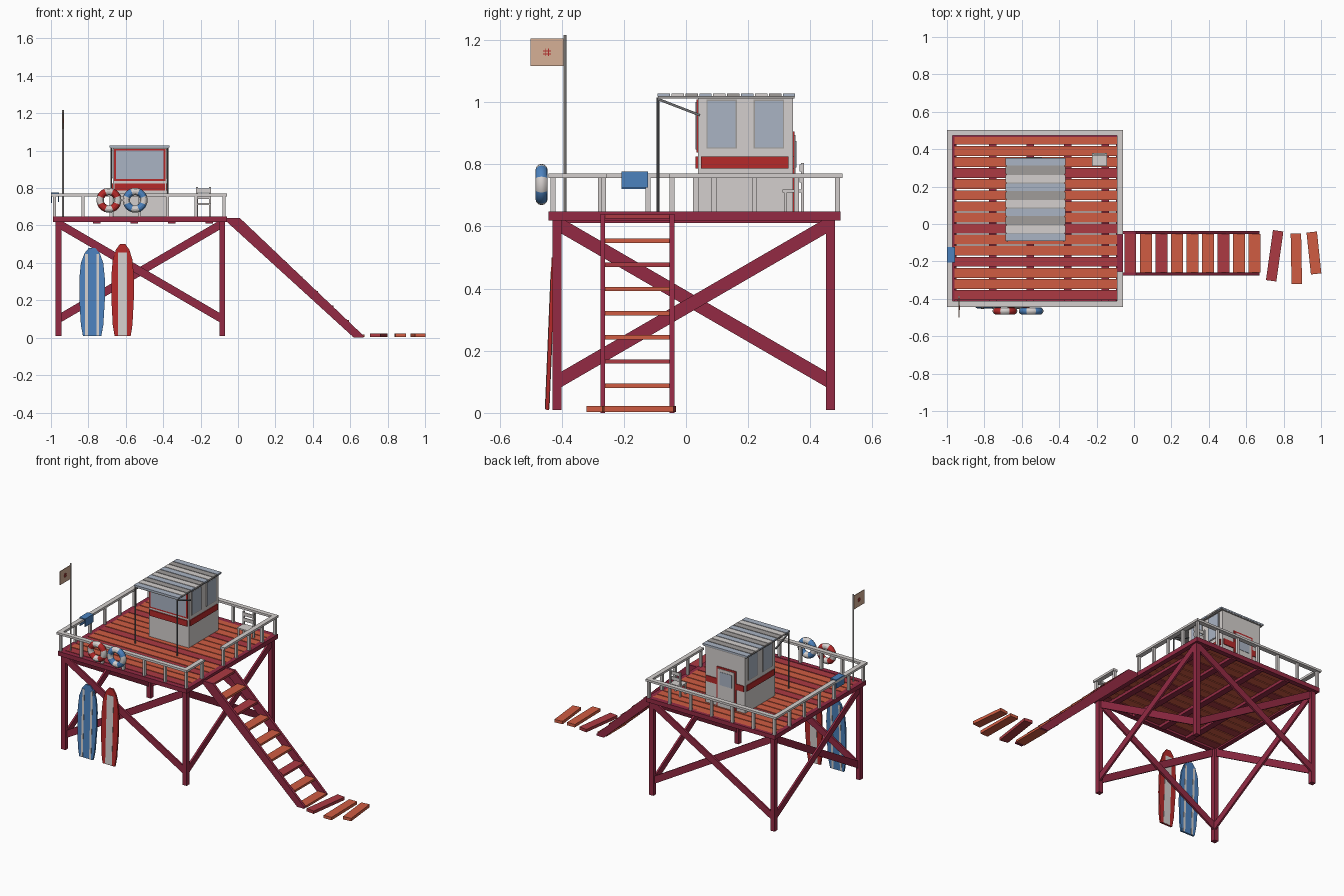
import bpy, bmesh, math
from mathutils import Vector, Matrix

if "Cube" in bpy.data.objects:
    bpy.data.objects.remove(bpy.data.objects["Cube"])


def material(name, r, g, b):
    m = bpy.data.materials.new(name)
    lin = [((c / 255 + 0.055) / 1.055) ** 2.4 for c in (r, g, b)]
    m.diffuse_color = (*lin, 1)
    m.use_nodes = True
    m.node_tree.nodes["Principled BSDF"].inputs["Base Color"].default_value = m.diffuse_color
    return m


CRIMSON = material("crimson timber", 148, 42, 68)
ORANGE = material("orange timber", 208, 92, 66)
BRICK = material("brick timber", 172, 58, 66)
WHITE = material("off white", 212, 207, 205)
RED = material("signal red", 182, 42, 42)
BLUE = material("blue", 76, 130, 190)
GLASS = material("pale blue glass", 170, 180, 196)
METAL = material("dark metal", 110, 110, 112)
TAN = material("tan cloth", 214, 176, 150)
GREY = material("warm grey", 160, 156, 154)


def finish(name, bm, *mats):
    bmesh.ops.recalc_face_normals(bm, faces=bm.faces)
    me = bpy.data.meshes.new(name)
    bm.to_mesh(me)
    bm.free()
    for m in mats:
        me.materials.append(m)
    ob = bpy.data.objects.new(name, me)
    bpy.context.collection.objects.link(ob)
    return ob


def box(name, x, y, z, mat):
    """Box from (low, high) ranges."""
    bm = bmesh.new()
    bmesh.ops.create_cube(bm, size=1)
    for v in bm.verts:
        v.co = [r[0] + (c + 0.5) * (r[1] - r[0]) for c, r in zip(v.co, (x, y, z))]
    return finish(name, bm, mat)


def prism(name, pts, lo, hi, mat):
    """Profile in x,z extruded along y."""
    bm = bmesh.new()
    f = bm.faces.new([bm.verts.new((x, lo, z)) for x, z in pts])
    ext = bmesh.ops.extrude_face_region(bm, geom=[f])["geom"]
    for v in ext:
        if isinstance(v, bmesh.types.BMVert):
            v.co.y = hi
    return finish(name, bm, mat)


def beam(name, a, b, w, h, mat):
    """Rectangular bar from a to b; h is measured in the upright direction."""
    a, b = Vector(a), Vector(b)
    d = (b - a).normalized()
    side = d.cross(Vector((0, 0, 1))).normalized()
    up = side.cross(d)
    rot = Matrix((side, d, up)).transposed()
    bm = bmesh.new()
    bmesh.ops.create_cube(bm, size=1)
    for v in bm.verts:
        c = v.co
        v.co = (a + b) / 2 + rot @ Vector((c.x * w, c.y * (b - a).length, c.z * h))
    return finish(name, bm, mat)


def rod(name, x, y, z0, z1, r, mat):
    bm = bmesh.new()
    bmesh.ops.create_cone(bm, cap_ends=True, segments=10, radius1=r, radius2=r, depth=z1 - z0,
                          matrix=Matrix.Translation((x, y, (z0 + z1) / 2)))
    return finish(name, bm, mat)


# Legs and cross braces
XL, XR, YF, YB = -0.96, -0.085, -0.415, 0.465
for x in (XL, XR):
    for y in (YF, YB):
        box("leg", (x - .015, x + .015), (y - .015, y + .015), (.01, .625), CRIMSON)
for y in (YF, YB):
    beam("brace", (XL, y - .006, .61), (XR, y - .006, .10), .012, .043, CRIMSON)
    beam("brace", (XR, y + .006, .61), (XL, y + .006, .10), .012, .043, CRIMSON)
for x in (XL, XR):
    beam("brace", (x - .006, YF, .61), (x - .006, YB, .10), .012, .043, CRIMSON)
    beam("brace", (x + .006, YB, .61), (x + .006, YF, .10), .012, .043, CRIMSON)

# Deck frame, joists and planks
for y in ((-.443, -.411), (.466, .498)):
    box("deck_frame", (-.99, -.06), y, (.62, .648), CRIMSON)
for x in ((-.99, -.96), (-.09, -.06)):
    box("deck_frame", x, (-.411, .466), (.62, .648), CRIMSON)
for i in range(4):
    x = -.755 + .2 * i
    box("joist", (x - .02, x + .02), (-.411, .48), (.612, .632), CRIMSON)
for i in range(15):
    y = .48 - .0593 * (i + .5)
    box("deck_plank", (-.965, -.085), (y - .0265, y + .0265), (.63, .648),
        BRICK if i in (3, 8, 11, 14) else ORANGE)

# Railing with a gap at the ladder
RZ = (.756, .77)
for y in (-.428, .488):
    box("front_rail" if y < 0 else "back_rail", (-1, -.06), (y - .015, y + .015), RZ, WHITE)
box("left_rail", (-1, -.97), (-.413, .473), RZ, WHITE)
box("right_rail", (-.09, -.06), (-.413, -.255), RZ, WHITE)
box("right_rail", (-.09, -.06), (-.055, .473), RZ, WHITE)


def post(x, y):
    box("rail_post", (x - .008, x + .008), (y - .008, y + .008), (.645, .758), WHITE)


for i in range(7):
    for y in (-.428, .488):
        post(-.98 + .151 * i, y)
for i in range(1, 6):
    post(-.982, -.428 + .1527 * i)
for y in (-.265, -.045, .09, .22, .355):
    post(-.075, y)

# Ladder
side = [(-.058, .64), (.01, .64), (.67, .012), (.67, 0), (.62, 0), (-.058, .618)]
for y in (-.268, -.045):
    prism("ladder_rail", side, y - .008, y + .008, CRIMSON)
for i in range(9):
    x, z = -.02 + .083 * i, .632 - .0778 * i
    box("ladder_step", (x - .032, x + .032), (-.26, -.053), (z - .007, z + .007),
        BRICK if i in (0, 2, 6) else ORANGE)

# Loose boards on the ground
for x, y, l, ang, m in ((.752, -.17, .27, -8, BRICK), (.868, -.185, .27, 1, ORANGE),
                        (.962, -.155, .225, 6, ORANGE)):
    b = box("walk_board", (-.028, .028), (-l / 2, l / 2), (.003, .022), m)
    b.location = (x, y, 0)
    b.rotation_euler.z = math.radians(ang)

# Hut walls and plank roof
HX, HY = (-.668, -.382), (.038, .345)
box("hut_walls", HX, HY, (.648, 1.015), WHITE)
box("roof_base", (-.682, -.372), (-.09, .35), (1.012, 1.02), GREY)
for i in range(10):
    y = .354 - .0448 * (i + .5)
    box("roof_plank", (-.687, -.367), (y - .02, y + .02), (1.018, 1.028),
        (GLASS, GREY, WHITE)[i % 3])

# Awning posts and struts
for x in (-.678, -.376):
    rod("awning_post", x, -.09, .648, 1.015, .0045, METAL)
    beam("awning_strut", (x, -.09, 1.01), (x, .045, .958), .008, .008, METAL)

# Front window with red frame, and red band round the hut
box("front_window_frame", (-.662, -.388), (.034, .04), (.838, 1.008), RED)
box("front_window", (-.652, -.398), (.031, .037), (.848, 1.0), GLASS)
box("front_band", (-.66, -.39), (.031, .04), (.787, .825), RED)
for x in HX:
    s = -1 if x == HX[0] else 1
    xs = tuple(sorted((x - .001 * s, x + .005 * s)))
    box("side_band", xs, (.048, .33), (.787, .825), RED)
    for y in (.07, .222):
        box("side_window_frame", (xs[0] + .001, xs[1] - .001), (y - .004, y + .094), (.851, 1.008), GREY)
        box("side_window", xs, (y, y + .09), (.855, 1.004), GLASS)

# Back door with red frame
for x in ((-.66, -.605), (-.465, -.39)):
    box("back_band", x, (.344, .35), (.787, .825), RED)
box("door_frame", (-.605, -.465), (.344, .35), (.648, .905), RED)
box("door", (-.594, -.476), (.345, .353), (.648, .894), WHITE)
box("door_window", (-.578, -.492), (.346, .355), (.79, .875), GLASS)

# Chair
box("chair_seat", (-.225, -.145), (.31, .38), (.71, .719), WHITE)
for x in (-.22, -.15):
    box("chair_leg", (x - .005, x + .005), (.315, .325), (.648, .711), WHITE)
    box("chair_leg", (x - .005, x + .005), (.37, .38), (.648, .805), WHITE)
for z in (.75, .785):
    box("chair_back_slat", (-.225, -.145), (.366, .372), (z - .008, z + .014), WHITE)

# Towel over the left rail
towel = [(-1, .72), (-1, .777), (-.957, .777), (-.957, .725), (-.963, .725), (-.963, .771),
         (-.995, .771), (-.995, .72)]
prism("towel", towel, -.207, -.122, BLUE)

# Flag pole, flag and crossed bars
rod("flag_pole", -.935, -.39, .645, 1.217, .005, WHITE)
box("flag", (-.937, -.933), (-.5, -.393), (1.116, 1.205), TAN)
for d in (-.005, .005):
    box("flag_bar", (-.939, -.931), (-.461, -.435), (1.159 + d, 1.162 + d), RED)
    box("flag_bar", (-.939, -.931), (-.4495 + d, -.4465 + d), (1.148, 1.173), RED)

# Lifebuoys: torus with alternating segments
for x, m, n in ((-.69, RED, "red_lifebuoy"), (-.55, BLUE, "blue_lifebuoy")):
    bpy.ops.mesh.primitive_torus_add(major_segments=32, minor_segments=12, major_radius=.047,
                                     minor_radius=.0195, location=(x, -.465, .735),
                                     rotation=(math.pi / 2, 0, 0))
    ob = bpy.context.object
    ob.name = n
    ob.data.materials.append(m)
    ob.data.materials.append(WHITE)
    for p in ob.data.polygons:
        a = math.degrees(math.atan2(p.center.y, p.center.x)) % 90
        p.material_index = 1 if a < 22.5 or a > 67.5 else 0
    bpy.ops.object.shade_smooth_by_angle()


# Surfboards leaning on the front, with stripe plates
def surfboard(name, x, h, w, stripes, mat):
    half = [(.72, 0), (.88, .12), (1, .4), (1, .65), (.88, .82), (.6, .93), (.25, .99)]
    outline = [(a * w, t * h) for a, t in half] + [(-a * w, t * h) for a, t in reversed(half)]
    parts = [prism(name, outline, -.006, .006, mat)]
    for c, r, top in stripes:
        pts = [(c - r, .002), (c + r, .002), (c + r, top * h), (c - r, top * h)]
        parts.append(prism(name + "_stripe", pts, -.0075, .0075, WHITE))
    for p in parts:
        p.location = (x, -.447, .01)
        p.rotation_euler.x = -math.radians(2.4)


surfboard("blue_surfboard", -.78, .475, .068, ((-.03, .007, .92), (.03, .007, .92)), BLUE)
surfboard("red_surfboard", -.617, .495, .06, ((0, .024, .9),), RED)
